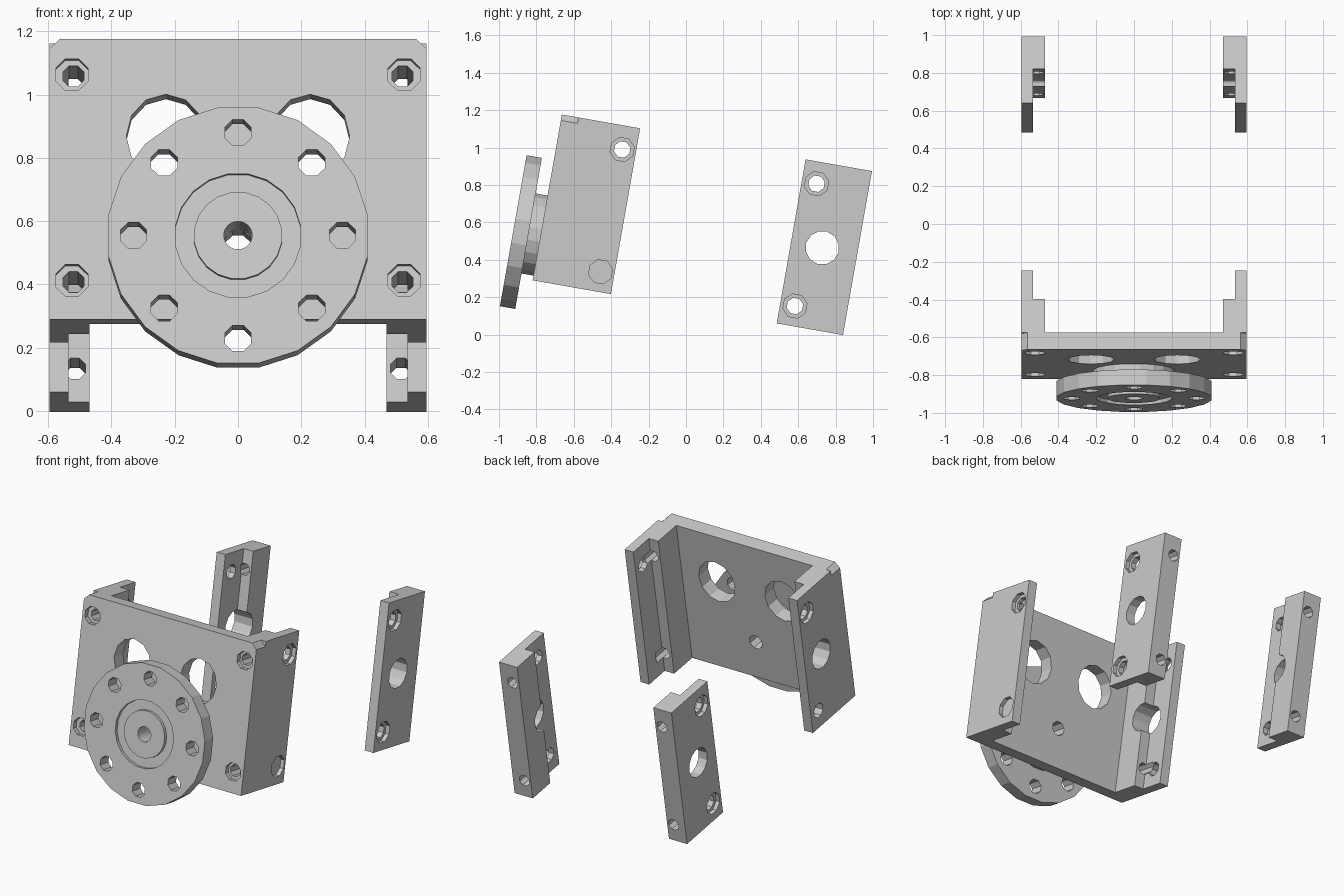
import bpy, bmesh
from math import sin, cos, pi, radians
from mathutils import Matrix

if "Cube" in bpy.data.objects:
    bpy.data.objects.remove(bpy.data.objects["Cube"])

# Everything is modelled upright (x across, y depth, z up), then leaned back together
LEAN = Matrix.Translation((0, -0.82, 0.29)) @ Matrix.Rotation(radians(-10), 4, 'X')
H = 0.9          # height of bracket and rails
DISC_Z = 0.243   # height of the disc axis
parts = []


def finish(bm, name):
    bmesh.ops.recalc_face_normals(bm, faces=bm.faces)
    me = bpy.data.meshes.new(name)
    bm.to_mesh(me)
    bm.free()
    ob = bpy.data.objects.new(name, me)
    bpy.context.collection.objects.link(ob)
    return ob


def extrude_up(name, outline, height):
    bm = bmesh.new()
    face = bm.faces.new([bm.verts.new((x, y, 0)) for x, y in outline])
    res = bmesh.ops.extrude_face_region(bm, geom=[face])
    verts = [g for g in res['geom'] if isinstance(g, bmesh.types.BMVert)]
    bmesh.ops.translate(bm, verts=verts, vec=(0, 0, height))
    ob = finish(bm, name)
    parts.append(ob)
    return ob


def drill(ob, axis, centre, r, length, sides=8, turn=pi / 8, stretch=1.0):
    """Cut a straight faceted hole along x or y."""
    bm = bmesh.new()
    bmesh.ops.create_cone(bm, cap_ends=True, segments=sides, radius1=r, radius2=r,
                          depth=length, matrix=Matrix.Rotation(turn, 4, 'Z'))
    rot = Matrix.Rotation(pi / 2, 4, 'Y' if axis == 'x' else 'X')
    bm.transform(Matrix.Translation(centre) @ Matrix.Diagonal((1, 1, stretch, 1)) @ rot)
    cutter = finish(bm, "hole_cutter")
    cutter.hide_render = True
    mod = ob.modifiers.new("hole", 'BOOLEAN')
    mod.operation, mod.solver, mod.object = 'DIFFERENCE', 'EXACT', cutter
    bpy.context.view_layer.objects.active = ob
    bpy.ops.object.modifier_apply(modifier=mod.name)
    bpy.data.objects.remove(cutter)


def side_holes(ob, s, y_small, y_big):
    """Two counterbored screw holes and one large hole through a side wall."""
    drill(ob, 'x', (s * 0.53, y_big, 0.44), 0.09, 0.3, 12)
    for z in (0.108, 0.772):
        drill(ob, 'x', (s * 0.56, y_small, z), 0.045, 0.2)
        drill(ob, 'x', (s * 0.595, y_small, z), 0.066, 0.05)


# Front bracket: plate with a stepped flange on each side
half = [(0.595, 0), (0.595, 0.425), (0.535, 0.425), (0.535, 0.27), (0.47, 0.27), (0.47, 0.09)]
bracket = extrude_up("front_bracket", half + [(-x, y) for x, y in reversed(half)], H)
for s in (-1, 1):
    side_holes(bracket, s, 0.35, 0.263)
    drill(bracket, 'y', (s * 0.595, 0, H), 0.032, 0.18, 4, 0)               # clipped corner
    drill(bracket, 'y', (s * 0.228, 0.045, 0.587), 0.125, 0.3, 12, 0, 1.08)  # window
    for z in (0.125, 0.785):
        drill(bracket, 'y', (s * 0.52, 0.135, z), 0.036, 0.4)
        drill(bracket, 'y', (s * 0.525, 0, z), 0.055, 0.06)
drill(bracket, 'y', (0, 0.045, DISC_Z), 0.045, 0.3)

# Rear rails: stepped strips matching the bracket flanges
for s, side in ((-1, "left"), (1, "right")):
    a, m, b = 1.325, 1.51, 1.685
    rail = extrude_up(side + "_rear_rail", [(s * x, y) for x, y in (
        (0.595, a), (0.595, b), (0.47, b), (0.47, m), (0.535, m), (0.535, a))], 0.89)
    side_holes(rail, s, a + 0.08, a + 0.17)
    for z in (0.108, 0.772):
        drill(rail, 'y', (s * 0.515, 1.6, z), 0.036, 0.2)

# Round mounting disc: lathe a grooved section with a hub behind it
section = [(0.045, -0.148), (0.14, -0.148), (0.14, -0.128), (0.2, -0.128), (0.2, -0.148),
           (0.415, -0.148), (0.415, -0.065), (0.22, -0.065), (0.22, 0), (0.045, 0)]
N = 20
bm = bmesh.new()
rings = [[bm.verts.new((r * cos(2 * pi * (i + .5) / N), y, DISC_Z + r * sin(2 * pi * (i + .5) / N)))
          for r, y in section] for i in range(N)]
for i in range(N):
    p, q = rings[i], rings[(i + 1) % N]
    for j in range(len(section)):
        k = (j + 1) % len(section)
        bm.faces.new((p[j], p[k], q[k], q[j]))
disc = finish(bm, "mounting_disc")
parts.append(disc)
for i in range(8):
    t = i * pi / 4
    drill(disc, 'y', (0.33 * cos(t), -0.1, DISC_Z + 0.33 * sin(t)), 0.045, 0.14)

# Lean the whole assembly back
for ob in parts:
    ob.matrix_world = LEAN
